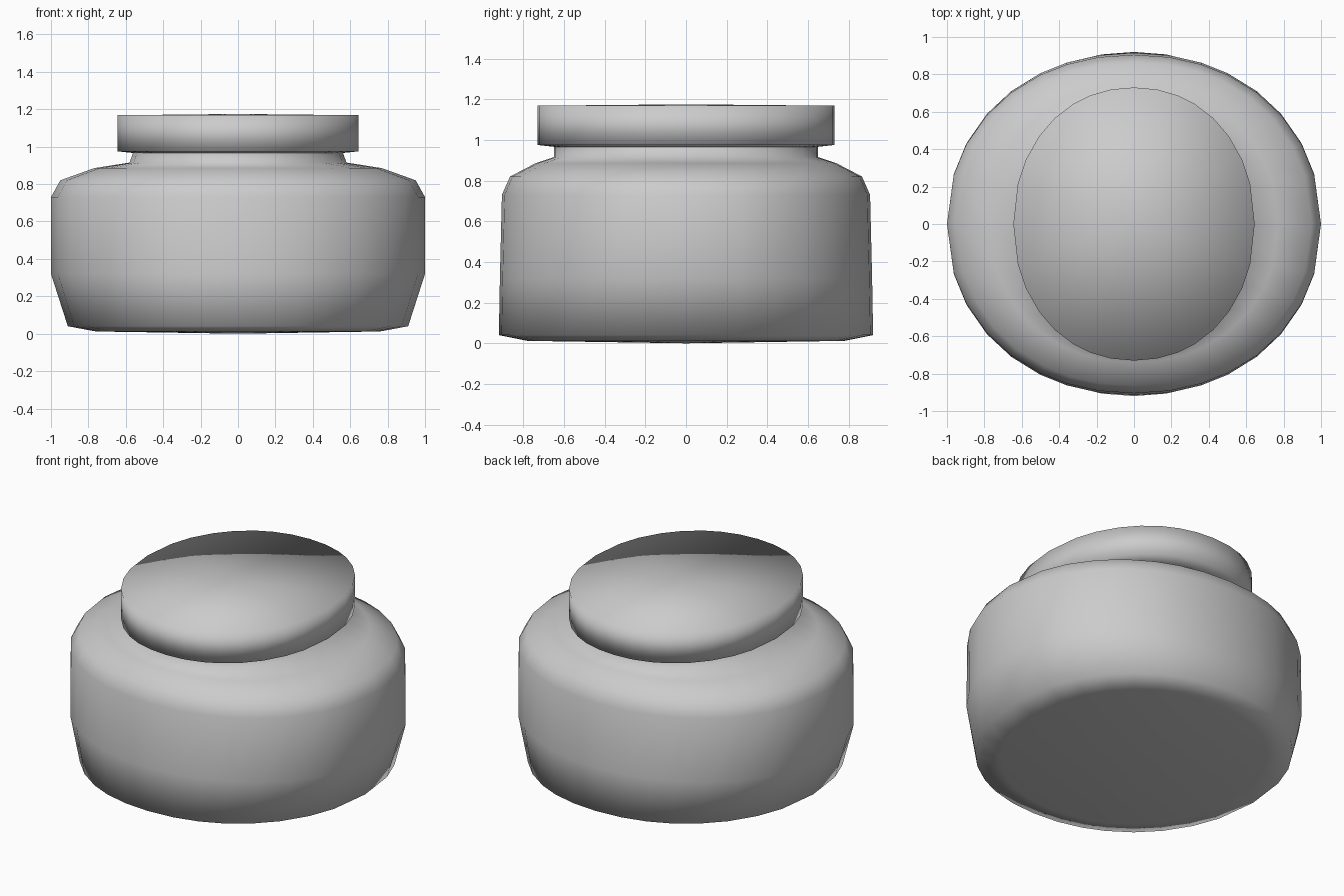
import bpy
import bmesh
from math import cos, sin, radians, copysign

cube = bpy.data.objects.get("Cube")
if cube:
    bpy.data.objects.remove(cube)

grey = bpy.data.materials.new("plain_grey")
grey.use_nodes = True
colour = (0.6, 0.6, 0.6, 1)
grey.diffuse_color = colour
grey.node_tree.nodes["Principled BSDF"].inputs["Base Color"].default_value = colour

# Outline angles: the facets are longer towards the two narrow ends
quarter = [0, 16, 27, 39, 50, 61, 70, 80]
half = quarter + [90] + [180 - a for a in reversed(quarter[1:])]
angles = [radians(a) for a in half + [a + 180 for a in half]]


def rounded(value, power=2 / 2.1):
    return copysign(abs(value) ** power, value)


def loft(name, rings, bottom=None, top=None):
    """Skin oval rings (x radius, y radius, z), closing ends with shallow domes."""
    bm = bmesh.new()
    loops = [[bm.verts.new((rx * rounded(cos(a)), ry * rounded(sin(a)), z))
              for a in angles] for rx, ry, z in rings]
    n = len(angles)
    for low, high in zip(loops, loops[1:]):
        for i in range(n):
            j = (i + 1) % n
            bm.faces.new((low[i], low[j], high[j], high[i]))
    for loop, z in ((loops[0], bottom), (loops[-1], top)):
        if z is not None:
            centre = bm.verts.new((0, 0, z))
            for i in range(n):
                bm.faces.new((loop[i], loop[(i + 1) % n], centre))
    bmesh.ops.recalc_face_normals(bm, faces=bm.faces)
    mesh = bpy.data.meshes.new(name)
    bm.to_mesh(mesh)
    bm.free()
    mesh.materials.append(grey)
    mesh.shade_smooth()
    obj = bpy.data.objects.new(name, mesh)
    bpy.context.collection.objects.link(obj)
    return obj


# Bulging body with a rounded shoulder and short neck
loft("body", [
    (0.76, 0.78, 0.012),
    (0.91, 0.92, 0.04),
    (1.0, 0.915, 0.32),
    (1.0, 0.905, 0.73),
    (0.95, 0.865, 0.82),
    (0.77, 0.74, 0.885),
    (0.58, 0.65, 0.915),
    (0.56, 0.65, 0.97),
], bottom=0.0)

# Overhanging oval lid with a nearly flat top
loft("lid", [
    (0.55, 0.64, 0.965),
    (0.645, 0.73, 0.975),
    (0.645, 0.73, 1.168),
], top=1.175)
